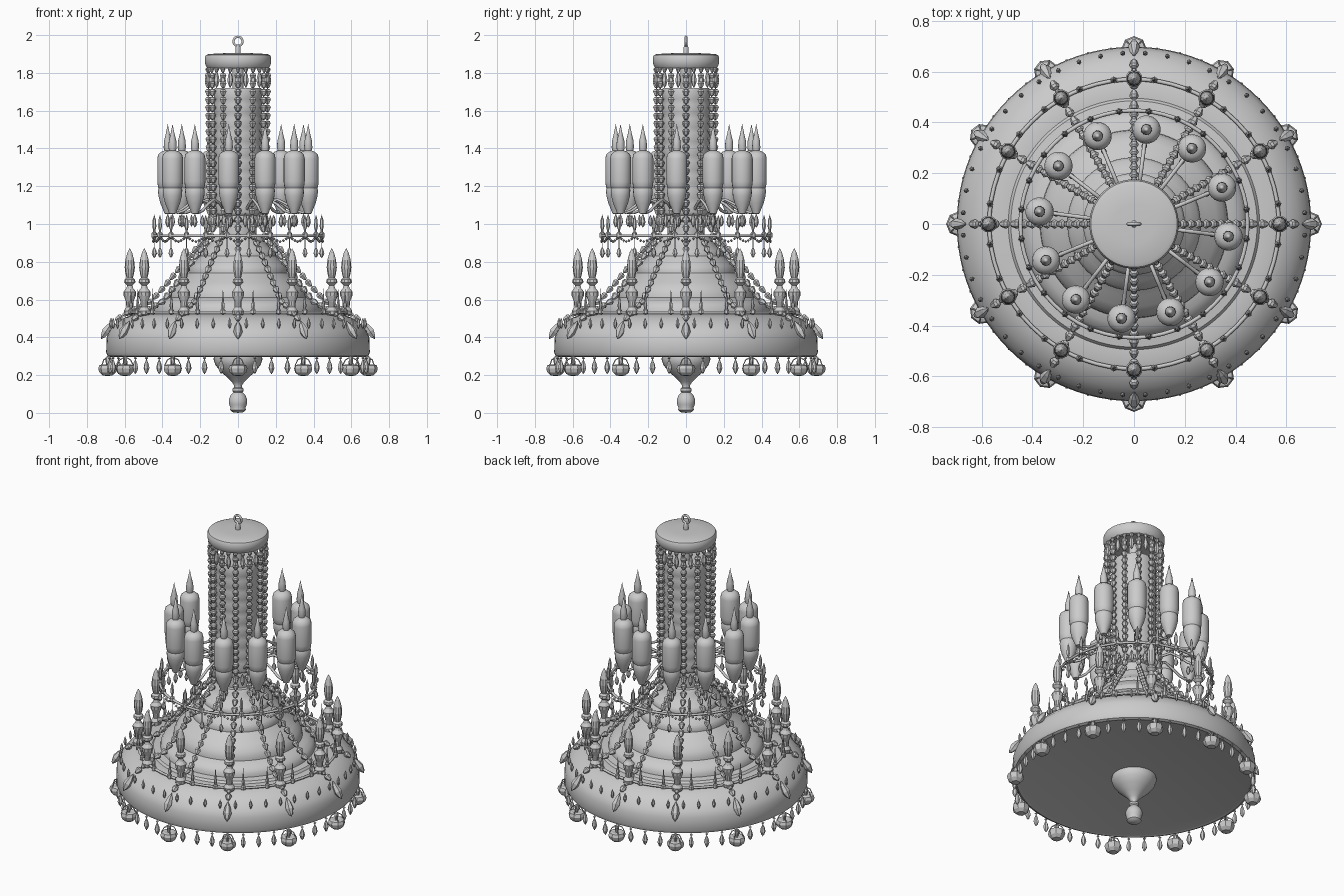
import bpy, bmesh
from math import sin, cos, pi, radians
from mathutils import Matrix, Vector

if "Cube" in bpy.data.objects:
    bpy.data.objects.remove(bpy.data.objects["Cube"])

def lathe(name, profile, mats=None, segs=8, smooth=False):
    """Revolve (r, z) points, copied once per placement matrix."""
    bm = bmesh.new()
    for m in (mats or [Matrix()]):
        rings = []
        for r, z in profile:
            if r < 1e-5:
                rings.append([bm.verts.new(m @ Vector((0, 0, z)))])
            else:
                rings.append([bm.verts.new(m @ Vector((r*cos(2*pi*i/segs), r*sin(2*pi*i/segs), z)))
                              for i in range(segs)])
        for a, b in zip(rings, rings[1:]):
            for i in range(segs):
                j = (i+1) % segs
                if len(a) == 1:
                    bm.faces.new((a[0], b[j], b[i]))
                elif len(b) == 1:
                    bm.faces.new((a[i], a[j], b[0]))
                else:
                    bm.faces.new((a[i], a[j], b[j], b[i]))
    bmesh.ops.recalc_face_normals(bm, faces=bm.faces)
    me = bpy.data.meshes.new(name)
    bm.to_mesh(me)
    bm.free()
    ob = bpy.data.objects.new(name, me)
    bpy.context.collection.objects.link(ob)
    if smooth:
        bpy.ops.object.select_all(action='DESELECT')
        ob.select_set(True)
        bpy.context.view_layer.objects.active = ob
        bpy.ops.object.shade_smooth_by_angle(angle=radians(40))
    return ob

def polar(r, deg, z):
    a = radians(deg)
    return Vector((r*cos(a), r*sin(a), z))

def around(n, r, z, start=0.0):
    return [Matrix.Translation(polar(r, start+360*k/n, z)) @ Matrix.Rotation(radians(start+360*k/n), 4, 'Z')
            for k in range(n)]

def along(pts, step):
    """Evenly spaced positions and tangents on a polyline."""
    out, carry = [], 0.0
    for a, b in zip(pts, pts[1:]):
        d = b-a
        t = carry
        while t < d.length:
            out.append((a+d*(t/d.length), d.normalized()))
            t += step
        carry = t-d.length
    return out

def aim(p, d):
    return Matrix.Translation(p) @ d.to_track_quat('Z', 'Y').to_matrix().to_4x4()

def tubes(name, paths, r, cyclic=False):
    cu = bpy.data.curves.new(name, 'CURVE')
    cu.dimensions = '3D'
    cu.bevel_depth = r
    cu.bevel_resolution = 1
    cu.use_fill_caps = True
    for pts in paths:
        s = cu.splines.new('POLY')
        s.points.add(len(pts)-1)
        for q, p in zip(s.points, pts):
            q.co = (*p, 1)
        s.use_cyclic_u = cyclic
    ob = bpy.data.objects.new(name, cu)
    bpy.context.collection.objects.link(ob)

def gem(r, h):  # hexagonal cut bead, wide end up
    return [(0, -h/2), (r*.55, -h*.35), (r, h*.15), (r*.75, h*.38), (0, h/2)]

def drop(r, h):  # hangs below its origin
    return [(0, -h), (r*.55, -h*.85), (r, -h*.6), (r*.7, -h*.3), (r*.2, -h*.08), (0, 0)]

# canopy and hanging loop
lathe("canopy", [(0, 1.83), (.14, 1.83), (.145, 1.822), (.162, 1.826), (.172, 1.84), (.176, 1.86), (.176, 1.882),
      (.17, 1.894), (.155, 1.9), (.08, 1.904), (0, 1.905)], None, 64, True)
lathe("loop_stem", [(0, 1.89), (.014, 1.9), (.014, 1.93), (.01, 1.945), (0, 1.952)], None, 16, True)
tubes("hanging_loop", [[(.024*cos(2*pi*i/24), 0, 1.967+.024*sin(2*pi*i/24)) for i in range(24)]], .007, True)

# gently banded column
col = [(0, 1.72), (.122, 1.72)]
for k in range(9):
    z = 1.72-k*.075
    col += [(.127, z-.012), (.127, z-.058), (.124, z-.068)]
col += [(.115, 1.045), (.118, 1.035), (.118, 1.02), (.10, 1.01), (.098, .93), (0, .93)]
lathe("column", col, None, 48, True)
lathe("column_core", [(0, 1.7), (.03, 1.7), (.03, 1.84), (0, 1.84)], None, 16, True)

# bell body with rounded steps and drum rim
lathe("bell_body", [(0, .945), (.125, .945), (.135, .93), (.142, .91), (.16, .885), (.19, .86), (.2, .845), (.2, .83),
      (.225, .805), (.252, .78), (.262, .76), (.262, .74), (.285, .72), (.325, .69), (.355, .66), (.368, .63),
      (.37, .61), (.40, .60), (.43, .58), (.442, .56), (.445, .54), (.485, .535), (.495, .522), (.55, .522),
      (.60, .505), (.645, .475), (.68, .435), (.695, .40), (.698, .32), (.69, .302), (.675, .295), (.66, .30),
      (0, .30)], None, 96, True)
lathe("bottom_finial", [(0, .305), (.125, .305), (.13, .285), (.12, .255), (.095, .222), (.06, .19), (.034, .165),
      (.022, .148), (.021, .135), (.03, .128), (.03, .115), (.024, .108), (.04, .092), (.049, .068), (.047, .045),
      (.04, .028), (.042, .015), (.03, .004), (0, 0)], None, 32, True)

# twelve gem strands: down the column, then out over the bell
col_gems, bell_gems, ends = [], [], []
for k in range(12):
    a = 30*k
    for p, d in along([polar(.158, a, 1.78), polar(.15, a, 1.04)], .042):
        col_gems.append(aim(p, -d))
    path = [polar(r, a, z) for r, z in [(.14, 1.02), (.165, .935), (.27, .815), (.38, .68),
            (.46, .59), (.57, .54), (.65, .49)]]
    for p, d in along(path, .046):
        bell_gems.append(aim(p, -d))
    ends.append(aim(polar(.66, a, .49), -(polar(.73, a, .385)-polar(.66, a, .49))))
lathe("column_strands", gem(.02, .042), col_gems, 6)
lathe("bell_strands", gem(.019, .046), bell_gems, 6)
lathe("strand_end_drops", drop(.024, .12), ends, 6)
lathe("canopy_drops", drop(.016, .095), around(24, .16, 1.815), 6)
lathe("canopy_beads", gem(.013, .03), around(24, .16, 1.815), 6)
lathe("waist_drops", drop(.014, .08), around(24, .15, 1.06), 6)

# lamp candles with arms
LA = -7.5
lathe("lamp_cups", [(0, 1.052), (.018, 1.055), (.025, 1.075), (.04, 1.11), (.05, 1.15), (.052, 1.18), (.046, 1.195), (0, 1.195)],
      around(12, .375, 0, LA), 20, True)
lathe("lamp_bodies", [(0, 1.175), (.04, 1.178), (.052, 1.196), (.056, 1.225), (.056, 1.345), (.051, 1.368), (.035, 1.382),
      (.02, 1.388), (0, 1.39)], around(12, .375, 0, LA), 20, True)
lathe("lamp_flames", [(0, 1.38), (.016, 1.38), (.022, 1.405), (.02, 1.44), (.01, 1.48), (0, 1.53)],
      around(12, .375, 0, LA), 12, True)
lathe("lamp_drops", drop(.014, .075), around(12, .375, 1.055, LA), 6)
tubes("lamp_arms", [[polar(r, LA+30*k, z) for r, z in [(.11, 1.07), (.16, 1.11), (.21, 1.13), (.26, 1.105),
      (.31, 1.07), (.345, 1.06), (.375, 1.075)]] for k in range(12)], .008)
lathe("arm_drops", drop(.012, .065), around(12, .31, 1.05, LA), 6)

# upper ring with spikes, drops and draped beads
def circle(r, z, n=72):
    return [polar(r, 360*i/n, z) for i in range(n)]
tubes("upper_ring", [circle(.447, .938)], .008, True)
lathe("upper_ring_cups", [(0, .925), (.014, .93), (.014, .952), (.006, .958), (.006, .968), (.011, .985),
      (.009, 1.02), (0, 1.05)], around(24, .447, 0, 7.5), 6)
lathe("upper_ring_drops", drop(.014, .06), around(24, .447, .88, 7.5), 6)
tubes("upper_drop_wires", [[polar(.447, 7.5+15*k, .94), polar(.447, 7.5+15*k, .875)] for k in range(24)], .002)
beads = [Matrix.Translation(polar(.447, 2.5*k, .917+.01*cos(radians(2.5*k*24+180)))) for k in range(144)]
lathe("upper_bead_swags", [(0, -.009), (.009, 0), (0, .009)], beads, 6)

# lower ring: tall spires and small spikes
tubes("lower_ring", [circle(.57, .533)], .008, True)
lathe("spires", [(0, .515), (.03, .52), (.032, .54), (.018, .56), (.02, .59), (.032, .62), (.034, .64), (.018, .66),
      (.014, .675), (.03, .69), (.028, .705), (.017, .715), (.023, .74), (.027, .77), (.023, .81), (.012, .85),
      (0, .872)], around(12, .573, 0), 10)
lathe("small_spikes", [(0, .52), (.014, .525), (.014, .545), (.007, .55), (.01, .57), (.006, .59), (0, .66)],
      [m for s in (-8, 8) for m in around(12, .573, 0, s)], 6)

# drops lying on the shoulder of the rim
lathe("shoulder_drops", drop(.01, .06), around(48, .674, .505, 3.75), 6)

# rim fringe: basket pendants and drops
lathe("basket_bowls", [(0, .195), (.025, .198), (.044, .215), (.05, .235), (.044, .252), (.03, .256), (.0, .25)],
      around(12, .69, 0), 8)
lathe("basket_stems", gem(.013, .06), around(12, .69, .272), 6)
tubes("basket_hoops", [[polar(.69, 30*k, .3)+polar(r, 30*k+b, z) for r, z in [(.005, -.005), (.03, -.02), (.045, -.05)]]
      for k in range(12) for b in range(45, 360, 90)], .003)
lathe("rim_drops", drop(.016, .08), [m for s in (7.5, 15, 22.5) for m in around(12, .685, .285, s)], 6)
lathe("rim_beads", [(0, -.009), (.009, 0), (0, .009)], around(48, .685, .29), 6)
